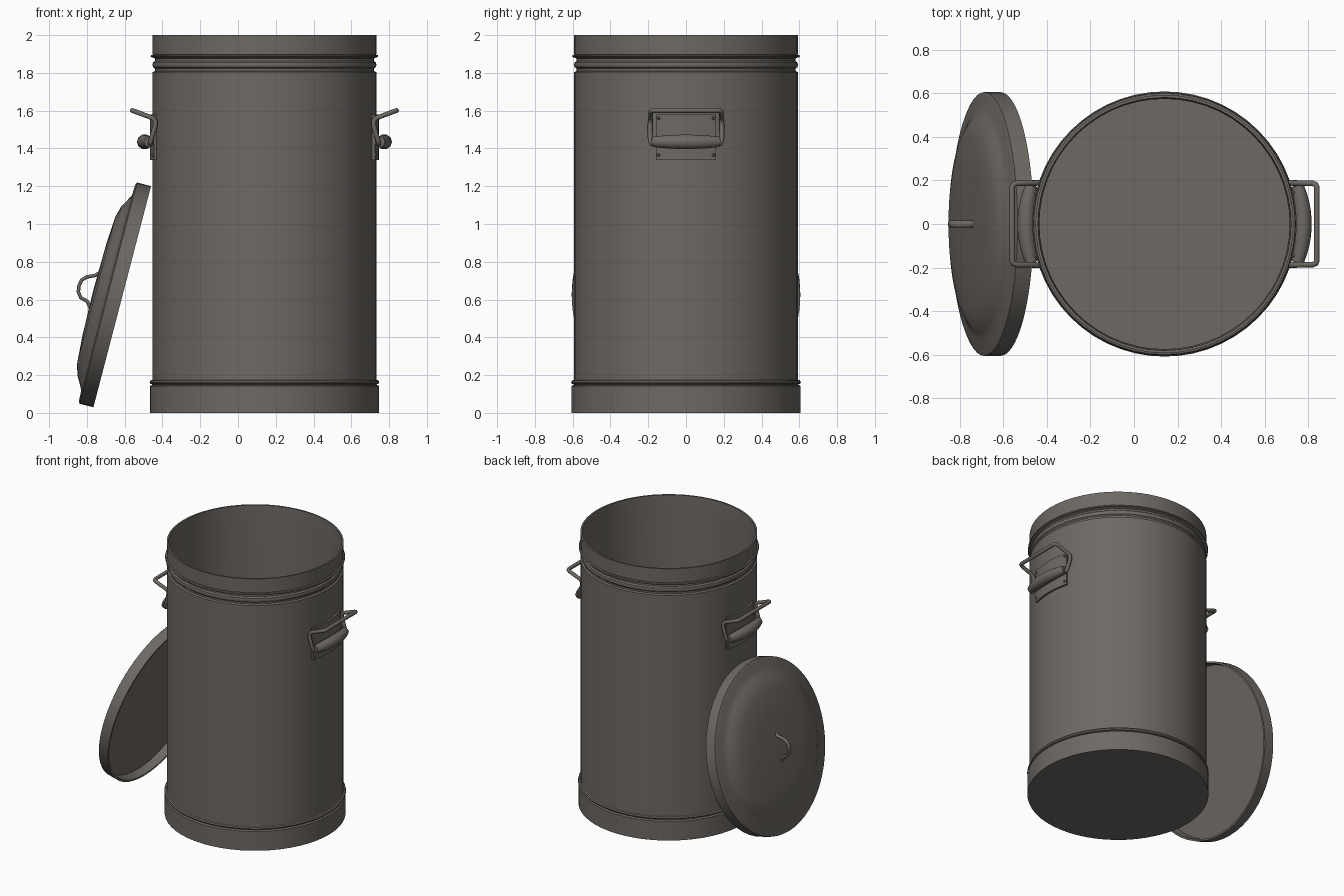
import bpy, bmesh, math
from mathutils import Vector

if "Cube" in bpy.data.objects:
    bpy.data.objects.remove(bpy.data.objects["Cube"])

CX = 0.14  # axis of the can

metal = bpy.data.materials.new("warm_grey_metal")
metal.diffuse_color = (0.155, 0.140, 0.126, 1)
metal.use_nodes = True
metal.node_tree.nodes["Principled BSDF"].inputs["Base Color"].default_value = metal.diffuse_color


def finish(name, bm, loc=(0, 0, 0), rot=(0, 0, 0)):
    """Smooth all but sharp edges and make the object."""
    bmesh.ops.recalc_face_normals(bm, faces=bm.faces)
    for f in bm.faces:
        f.smooth = True
    for e in bm.edges:
        e.smooth = e.calc_face_angle(0) < math.radians(32)
    me = bpy.data.meshes.new(name)
    bm.to_mesh(me)
    bm.free()
    me.materials.append(metal)
    ob = bpy.data.objects.new(name, me)
    ob.location, ob.rotation_euler = loc, rot
    bpy.context.collection.objects.link(ob)
    return ob


def lathe(name, profile, n=56, **kw):
    """Revolve (radius, height) points around z; radius 0 becomes a pole."""
    bm = bmesh.new()
    rings = []
    for r, z in profile:
        if r == 0:
            rings.append([bm.verts.new((0, 0, z))] * n)
        else:
            rings.append([bm.verts.new((r * math.cos(math.tau * i / n),
                                        r * math.sin(math.tau * i / n), z))
                          for i in range(n)])
    for a, b in zip(rings, rings[1:]):
        for i in range(n):
            j = (i + 1) % n
            bm.faces.new(list(dict.fromkeys((a[i], a[j], b[j], b[i]))))
    return finish(name, bm, **kw)


def rod(name, pts, radius, scales=None):
    """Round rod along a path."""
    cu = bpy.data.curves.new(name, 'CURVE')
    cu.dimensions = '3D'
    cu.bevel_depth, cu.bevel_resolution = radius, 3
    cu.use_fill_caps = True
    sp = cu.splines.new('POLY')
    sp.points.add(len(pts) - 1)
    for i, p in enumerate(pts):
        sp.points[i].co = (*p, 1)
        sp.points[i].radius = scales[i] if scales else 1
    cu.materials.append(metal)
    ob = bpy.data.objects.new(name, cu)
    bpy.context.collection.objects.link(ob)
    return ob


def bead(r, z, bulge, half):
    """Half-round ridge as profile points."""
    return [(r + bulge * math.cos(a), z + half * math.sin(a))
            for a in (math.radians(d) for d in (-90, -45, 0, 45, 90))]


# Can: base band, beads, body, rim, inner wall and floor
lathe("can", [(0, 0), (0.606, 0), (0.606, 0.142), (0.594, 0.148)]
      + bead(0.594, 0.163, 0.014, 0.012)
      + [(0.592, 0.178), (0.592, 1.804), (0.580, 1.81), (0.580, 1.822)]
      + bead(0.582, 1.843, 0.011, 0.018)
      + [(0.580, 1.864), (0.580, 1.876)]
      + bead(0.590, 1.889, 0.013, 0.008)
      + [(0.592, 1.90), (0.592, 2.0), (0.580, 2.0), (0.574, 1.88),
         (0.574, 0.03), (0, 0.03)], loc=(CX, 0, 0))

# Lid leaning on the left side
lathe("lid", [(0, 0.06), (0.585, 0.06), (0.592, 0.0), (0.605, 0.0),
              (0.605, 0.076), (0.590, 0.083), (0.535, 0.085), (0.50, 0.103),
              (0.46, 0.126), (0.40, 0.142), (0.25, 0.152), (0, 0.157)],
      loc=(-0.613, 0, 0.615), rot=(0, math.radians(-75.4), 0))

# Lid handle, a flattened strap
strap = rod("lid_handle",
            [(-0.715, 0, 0.79), (-0.722, 0, 0.75), (-0.755, 0, 0.728),
             (-0.80, 0, 0.720), (-0.828, 0, 0.703), (-0.843, 0, 0.67),
             (-0.845, 0, 0.64), (-0.832, 0, 0.61), (-0.80, 0, 0.592),
             (-0.785, 0, 0.565), (-0.774, 0, 0.53)], 0.010)
strap.scale.y = 1.6

# Side handles: curved plate, grip, wire bail and rivets
wire = [(0.600, 0.150, 1.428), (0.605, 0.182, 1.425), (0.602, 0.190, 1.44),
        (0.578, 0.190, 1.52), (0.578, 0.189, 1.545), (0.590, 0.188, 1.56),
        (0.680, 0.186, 1.594), (0.694, 0.181, 1.599), (0.699, 0.168, 1.601)]
wire += [(x, -y, z) for x, y, z in reversed(wire)]

for side, s in (("right", 1), ("left", -1)):
    bm = bmesh.new()
    cols = []
    for i in range(9):
        a = math.radians(-15.3 + 30.6 * i / 8)
        cols.append([bm.verts.new((CX + s * r * math.cos(a), r * math.sin(a), z))
                     for r, z in ((0.588, 1.34), (0.606, 1.34),
                                  (0.606, 1.58), (0.588, 1.58))])
    for a, b in zip(cols, cols[1:]):
        for k in range(4):
            bm.faces.new((a[k], a[(k + 1) % 4], b[(k + 1) % 4], b[k]))
    bm.faces.new(cols[0])
    bm.faces.new(cols[-1])
    for y in (-0.145, 0.145):
        for z in (1.365, 1.56):
            x = CX + s * math.sqrt(0.606 ** 2 - y * y)
            geo = bmesh.ops.create_uvsphere(bm, u_segments=8, v_segments=6, radius=0.009)
            bmesh.ops.translate(bm, verts=geo["verts"], vec=Vector((x, y, z)))
    finish(side + "_handle_plate", bm)

    grip, sizes = [], []
    for i in range(13):
        t = -1 + i / 6
        a = math.radians(16) * t
        grip.append((CX + s * 0.635 * math.cos(a), 0.635 * math.sin(a), 1.435))
        sizes.append(1 - 0.3 * t * t)
    rod(side + "_handle_grip", grip, 0.04, sizes)
    rod(side + "_handle_wire", [(CX + s * x, y, z) for x, y, z in wire], 0.013)
